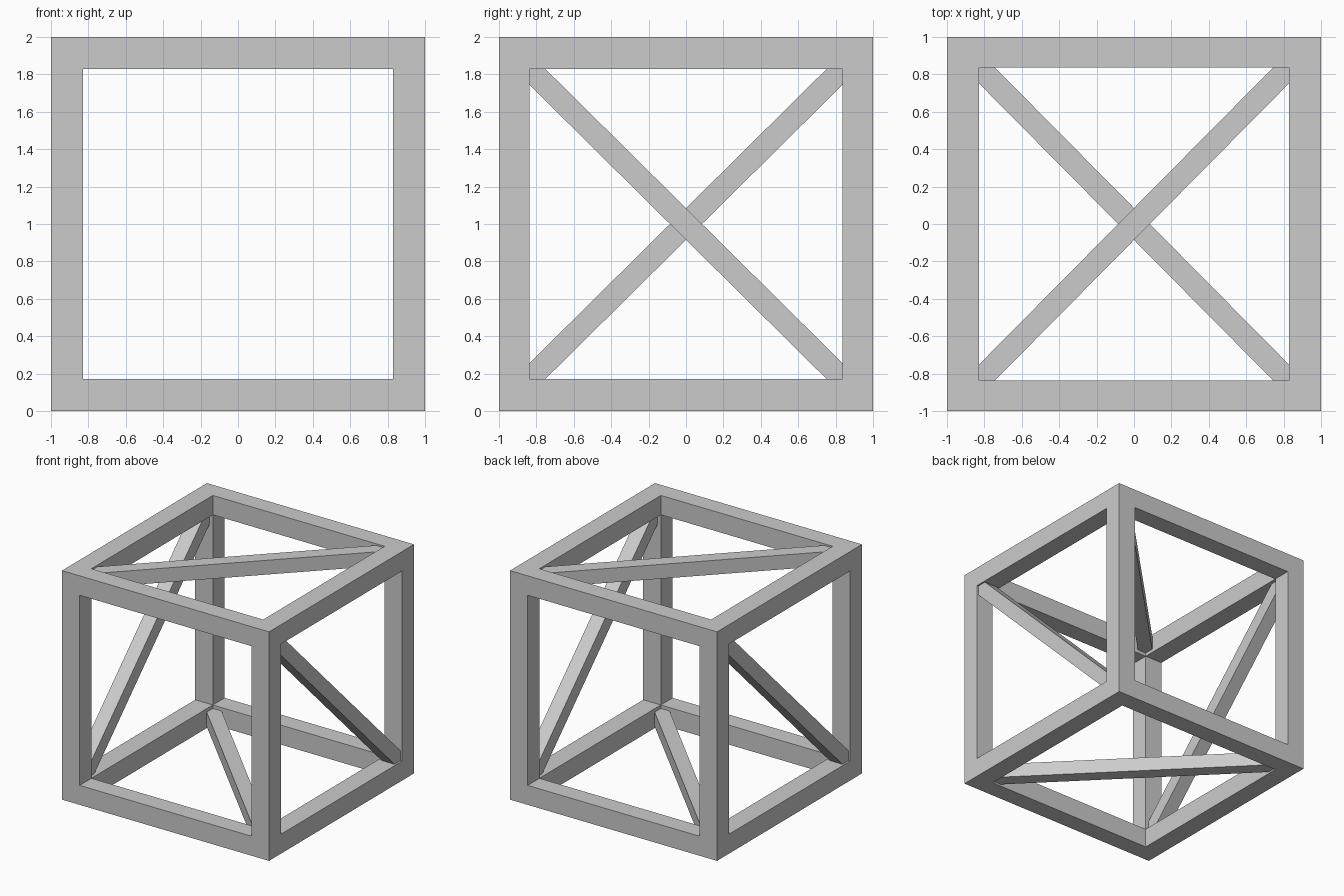
import bpy, bmesh
from mathutils import Vector

if "Cube" in bpy.data.objects:
    bpy.data.objects.remove(bpy.data.objects["Cube"])

IX, IY, IZ = 0.83, 0.838, 0.83      # half sizes of the openings
W = 0.085                           # brace half width measured along an edge
OUT, INN = 0.985, 0.86              # brace outer and inner distance from centre


def box(name, size):
    bpy.ops.mesh.primitive_cube_add(size=1, location=(0, 0, 1))
    ob = bpy.context.object
    ob.name = name
    ob.scale = size
    bpy.ops.object.transform_apply(location=False, rotation=False, scale=True)
    return ob


# Cube frame: solid block with a square opening cut through along each axis
frame = box("cube_frame", (2, 2, 2))
for axis in range(3):
    size = [2 * IX, 2 * IY, 2 * IZ]
    size[axis] = 3
    cutter = box("opening_cutter", size)
    cutter.hide_render = True
    mod = frame.modifiers.new("opening", 'BOOLEAN')
    mod.operation = 'DIFFERENCE'
    mod.solver = 'EXACT'
    mod.object = cutter
    bpy.context.view_layer.objects.active = frame
    bpy.ops.object.modifier_apply(modifier=mod.name)
    bpy.data.objects.remove(cutter)


def brace(name, a, b, slope, place):
    """Diagonal bar fitted into an opening of half size a by b."""
    pts = [(-a, -b), (-a + W, -b), (a, b - W), (a, b), (a - W, b), (-a, -b + W)]
    bm = bmesh.new()
    face = bm.faces.new([bm.verts.new(place(u, v * slope, OUT)) for u, v in pts])
    ext = bmesh.ops.extrude_face_region(bm, geom=[face])
    shift = Vector(place(0, 0, INN)) - Vector(place(0, 0, OUT))
    new = [g for g in ext["geom"] if isinstance(g, bmesh.types.BMVert)]
    bmesh.ops.translate(bm, vec=shift, verts=new)
    if face.is_valid and not any(len(e.link_faces) < 2 for e in face.edges):
        pass
    else:
        bm.faces.new([v for v in face.verts]) if not face.is_valid else None
    bmesh.ops.recalc_face_normals(bm, faces=bm.faces)
    me = bpy.data.meshes.new(name)
    bm.to_mesh(me)
    bm.free()
    ob = bpy.data.objects.new(name, me)
    ob.location = (0, 0, 1)
    bpy.context.collection.objects.link(ob)


# Diagonal braces on the top, bottom, right and left
brace("top_brace", IX, IY, 1, lambda u, v, d: (u, v, d))
brace("bottom_brace", IX, IY, -1, lambda u, v, d: (u, v, -d))
brace("right_brace", IY, IZ, -1, lambda u, v, d: (d, u, v))
brace("left_brace", IY, IZ, 1, lambda u, v, d: (-d, u, v))
